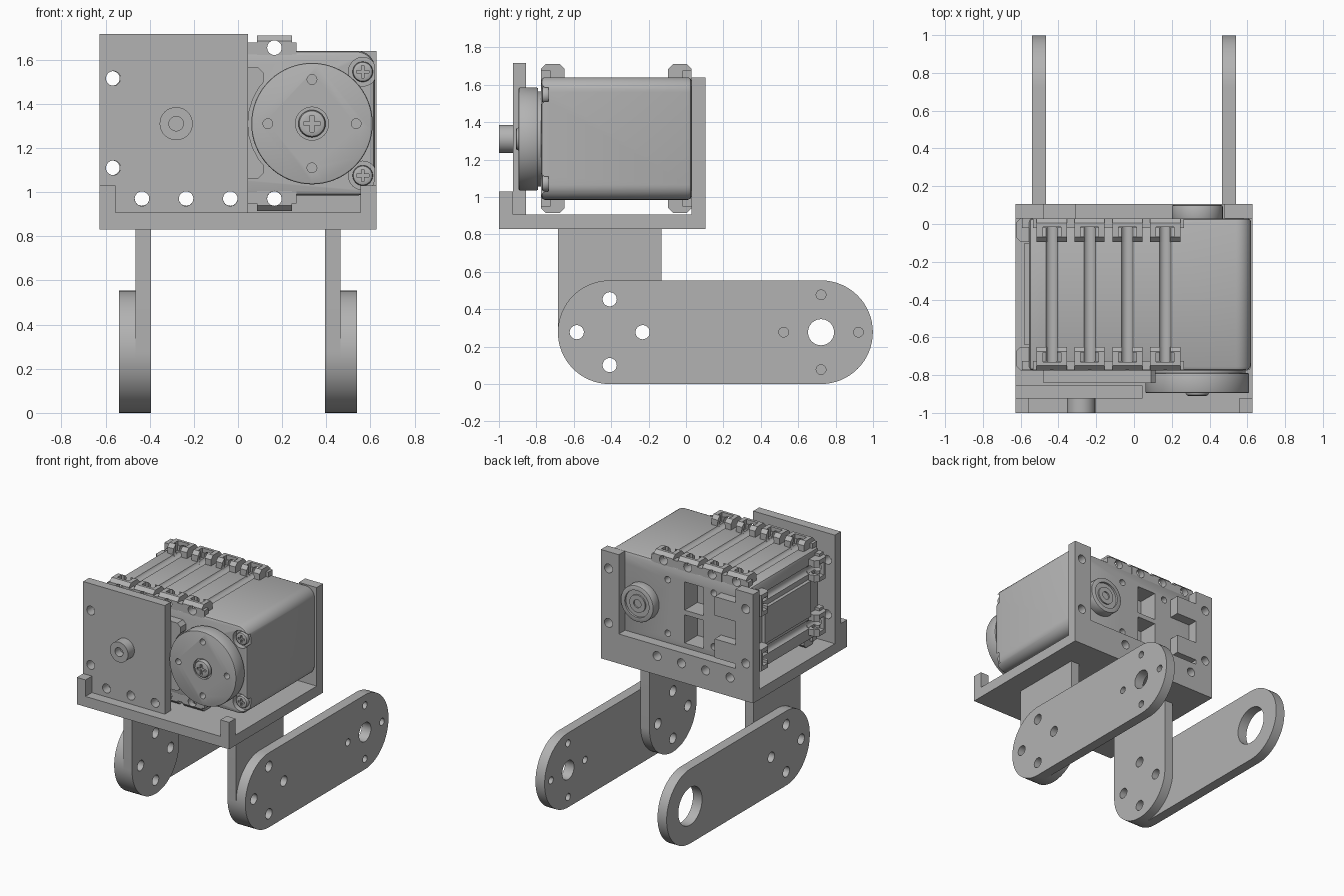
import bpy, bmesh
from math import cos, sin, pi, radians
from mathutils import Matrix, Vector

cube = bpy.data.objects.get("Cube")
if cube:
    bpy.data.objects.remove(cube, do_unlink=True)

grey = bpy.data.materials.new("plain grey")
grey.use_nodes = True
GREY = (0.45, 0.45, 0.45, 1)
grey.diffuse_color = GREY
grey.node_tree.nodes["Principled BSDF"].inputs["Base Color"].default_value = GREY

MID = 1.3125          # mid height of the motor
HORN = (0.335, 1.31)  # x, z of the output axis


def add(name, mesh):
    obj = bpy.data.objects.new(name, mesh)
    bpy.context.collection.objects.link(obj)
    if not mesh.materials:
        mesh.materials.append(grey)
    return obj


def prism(name, outline, lo, hi, axis="y"):
    """Extrude a closed 2D outline from lo to hi along an axis."""
    def point(a, b, t):
        return (t, a, b) if axis == "x" else (a, t, b)
    bm = bmesh.new()
    ends = [[bm.verts.new(point(a, b, t)) for a, b in outline] for t in (lo, hi)]
    for ring in ends:
        bm.faces.new(ring)
    n = len(outline)
    for i in range(n):
        j = (i + 1) % n
        bm.faces.new((ends[0][i], ends[0][j], ends[1][j], ends[1][i]))
    bmesh.ops.recalc_face_normals(bm, faces=bm.faces)
    mesh = bpy.data.meshes.new(name)
    bm.to_mesh(mesh)
    bm.free()
    return add(name, mesh)


def box(name, x, y, z):
    return prism(name, [(x[0], z[0]), (x[1], z[0]), (x[1], z[1]), (x[0], z[1])], *y)


def arc(a, b, r, start=0, end=360, n=32):
    return [(a + r * cos(radians(start + (end - start) * i / n)),
             b + r * sin(radians(start + (end - start) * i / n)))
            for i in range(n + (end - start < 360))]


def disc(name, a, b, r, lo, hi, axis="y", n=32):
    return prism(name, arc(a, b, r, n=n), lo, hi, axis)


def apply(obj, mod):
    with bpy.context.temp_override(object=obj, active_object=obj):
        bpy.ops.object.modifier_apply(modifier=mod.name)


def cut(obj, *cutters):
    for c in cutters:
        mod = obj.modifiers.new("cut", "BOOLEAN")
        mod.operation, mod.solver, mod.object = "DIFFERENCE", "EXACT", c
        apply(obj, mod)
        bpy.data.objects.remove(c, do_unlink=True)
    return obj


def bevel(obj, width, segments=2):
    mod = obj.modifiers.new("bevel", "BEVEL")
    mod.width, mod.segments, mod.angle_limit = width, segments, radians(40)
    apply(obj, mod)
    return obj


def place(name, source, matrix):
    mesh = source.data.copy()
    mesh.transform(matrix)
    if matrix.determinant() < 0:
        mesh.flip_normals()
    return add(name, mesh)


def holes(spots, r, lo, hi, axis="y"):
    return [disc("hole", a, b, r, lo, hi, axis, 24) for a, b in spots]


def cross_spots(a, b, d):
    return [(a + d, b), (a - d, b), (a, b + d), (a, b - d)]


ROW = [-0.435, -0.235, -0.035, 0.165]
LOW = [(x, 0.97) for x in ROW]
HIGH = [(x, 1.655) for x in ROW]
SIDE = [(-0.565, 1.515), (-0.565, 1.11)]
SIDE_R = [(-x, z) for x, z in SIDE]

# Bracket: floor, corner lips, front plate, open back frame
box("bracket_floor", (-0.627, 0.627), (-1, 0.105), (0.83, 0.907))
for side, x in (("right", (-0.627, -0.555)), ("left", (0.555, 0.627))):
    box(side + "_corner_lip", x, (-1, -0.925), (0.905, 1.03))
front = box("front_plate", (-0.627, 0.045), (-0.925, -0.855), (0.905, 1.715))
cut(front, *holes(LOW[:3] + SIDE, 0.033, -1.1, -0.8))
boss = disc("front_plate_boss", -0.28, 1.31, 0.075, -1, -0.92)
cut(boss, *holes([(-0.28, 1.31)], 0.033, -1.1, -0.94))
frame = prism("back_frame", [(-0.627, 0.83), (0.627, 0.83), (0.627, 1.64), (0.48, 1.64),
              (0.48, 1.05), (-0.48, 1.05), (-0.48, 1.64), (-0.627, 1.64)], 0.03, 0.105)
cut(frame, *holes(LOW + SIDE + SIDE_R, 0.033, -0.02, 0.2))

# Motor case with rounded left edges, screw recesses, back sockets and bolt grooves
outline = [(-0.555, 1.64), (-0.555, 0.985)]
outline += arc(0.54, 1.065, 0.08, -90, 0, 8) + arc(0.54, 1.56, 0.08, 0, 90, 8)
case = bevel(prism("motor_case", outline, -0.775, 0.03), 0.02)
SCREWS = [(0.565, 1.545), (0.565, 1.075)]
cut(case, *holes(SCREWS, 0.065, -0.9, -0.735), *holes(LOW + HIGH + SIDE, 0.034, -1, 1),
    *holes([(x, z) for x in (0.13, -0.25) for z in (1.12, 1.52)], 0.024, -0.03, 0.1),
    box("socket", (-0.165, -0.01), (-0.12, 0.1), (1.33, 1.54)),
    box("socket", (-0.165, -0.01), (-0.12, 0.1), (1.085, 1.295)))
box("case_side_panel", (-0.58, -0.54), (-0.64, -0.1), (1.18, 1.445))

# Gear cover beside the output disc
cover = prism("gear_cover", [(-0.48, 1.06), (0.09, 1.06), (0.115, 1.085), (0.115, 1.54),
              (0.09, 1.565), (-0.48, 1.565)], -0.842, -0.76)
cut(cover, disc("clearance", *HORN, 0.29, -1, -0.776))

# Output disc with centre screw
disc("output_collar", *HORN, 0.255, -0.795, -0.77, n=64)
horn = bevel(disc("output_disc", *HORN, 0.275, -0.895, -0.79, n=64), 0.008)
cut(horn, *holes(cross_spots(*HORN, 0.2), 0.022, -1, -0.82),
    disc("recess", *HORN, 0.075, -1, -0.875))


def screw(name, x, z, r, lo, hi):
    head = bevel(disc(name, x, z, r, lo, hi), r * 0.25)
    w, s = r * 0.14, r * 0.6
    cut(head, box("slot", (x - s, x + s), (lo - 0.05, lo + 0.015), (z - w, z + w)),
        box("slot", (x - w, x + w), (lo - 0.05, lo + 0.015), (z - s, z + s)))


screw("output_screw", *HORN, 0.062, -0.91, -0.86)
for level, spot in zip(("upper", "lower"), SCREWS):
    screw(level + "_case_screw", *spot, 0.046, -0.77, -0.73)

# Back pivot ring and cable connectors
ring = bevel(disc("back_pivot", *HORN, 0.135, 0.02, 0.1), 0.008)
cut(ring, disc("recess", *HORN, 0.1, 0.085, 0.2))
hub = disc("back_pivot_hub", *HORN, 0.065, 0.05, 0.095)
cut(hub, *holes([HORN], 0.03, 0.06, 0.2))
for level, z in (("upper", (1.40, 1.54)), ("lower", (1.085, 1.225))):
    box(level + "_connector", (-0.48, -0.31), (0.0, 0.105), z)

# Mounting lug: chamfered tooth with a nut pocket and a bolt hole
lug = prism("lug", [(-0.125, -0.02), (0, -0.02), (0, 0.045), (-0.025, 0.07),
            (-0.1, 0.07), (-0.125, 0.045)], -0.08, 0.08, "x")
base = box("lug_base", (-0.1, 0.1), (-0.05, -0.001), (-0.02, 0.037))
cut(lug, box("pocket", (-0.048, 0.048), (-0.095, -0.045), (-0.005, 0.1)),
    box("pocket_mouth", (-0.028, 0.028), (-0.2, -0.045), (-0.005, 0.1)),
    *holes([(0, 0.014)], 0.033, -0.3, 0.2))
cut(base, *holes([(0, 0.014)], 0.033, -0.3, 0.2))

flip_y = Matrix.Diagonal((1, -1, 1, 1))
flip_z = Matrix.Diagonal((1, 1, -1, 1))
turn = Matrix.Rotation(-pi / 2, 4, "Y")
for end, y, fy in (("back", 0.03, Matrix()), ("front", -0.775, flip_y)):
    for part in (lug, base):
        for x in ROW:
            for level, h, fz in (("top", 0.3275, Matrix()), ("bottom", -0.3275, flip_z)):
                place(f"{level}_{end}_{part.name}", part,
                      Matrix.Translation((x, y, MID + h)) @ fz @ fy)
        for x, z in SIDE:
            place(f"side_{end}_{part.name}", part,
                  Matrix.Translation((-0.555, y, z)) @ turn @ fy)
for part in (lug, base):
    bpy.data.objects.remove(part, do_unlink=True)

# Legs: hanging plate and long rounded arm on each side
R = 0.277
KNEE, TIP = (-0.408, R), (0.722, R)
for side, s in (("left", 1), ("right", -1)):
    x0, x1, x2 = sorted((s * 0.393, s * 0.465, s * 0.54))
    inner, outer = ((x0, x1), (x1, x2)) if s > 0 else ((x1, x2), (x0, x1))
    bolts = cross_spots(*KNEE, 0.176)
    plate = prism(side + "_hanging_plate", arc(*KNEE, R, 180, 360, 32)
                  + [(KNEE[0] + R, 0.835), (KNEE[0] - R, 0.835)], *inner, "x")
    cut(plate, *holes(bolts, 0.038, -1, 1, "x"))
    arm = prism(side + "_arm", arc(*KNEE, R, 90, 270, 32) + arc(*TIP, R, -90, 90, 32),
                *outer, "x")
    cut(arm, *holes(bolts, 0.038, -1, 1, "x"))
    if s > 0:
        cut(arm, *holes([TIP], 0.07, -1, 1, "x"),
            *holes(cross_spots(*TIP, 0.2), 0.026, -1, 1, "x"))
    else:
        cut(arm, disc("hole", *TIP, 0.14, -1, 1, "x"))

# Smooth the round parts, keep edges sharp
bpy.ops.object.select_all(action="DESELECT")
for obj in bpy.context.collection.objects:
    if obj.type == "MESH" and grey.name in obj.data.materials:
        obj.select_set(True)
        bpy.context.view_layer.objects.active = obj
bpy.ops.object.shade_smooth_by_angle(angle=radians(30))
